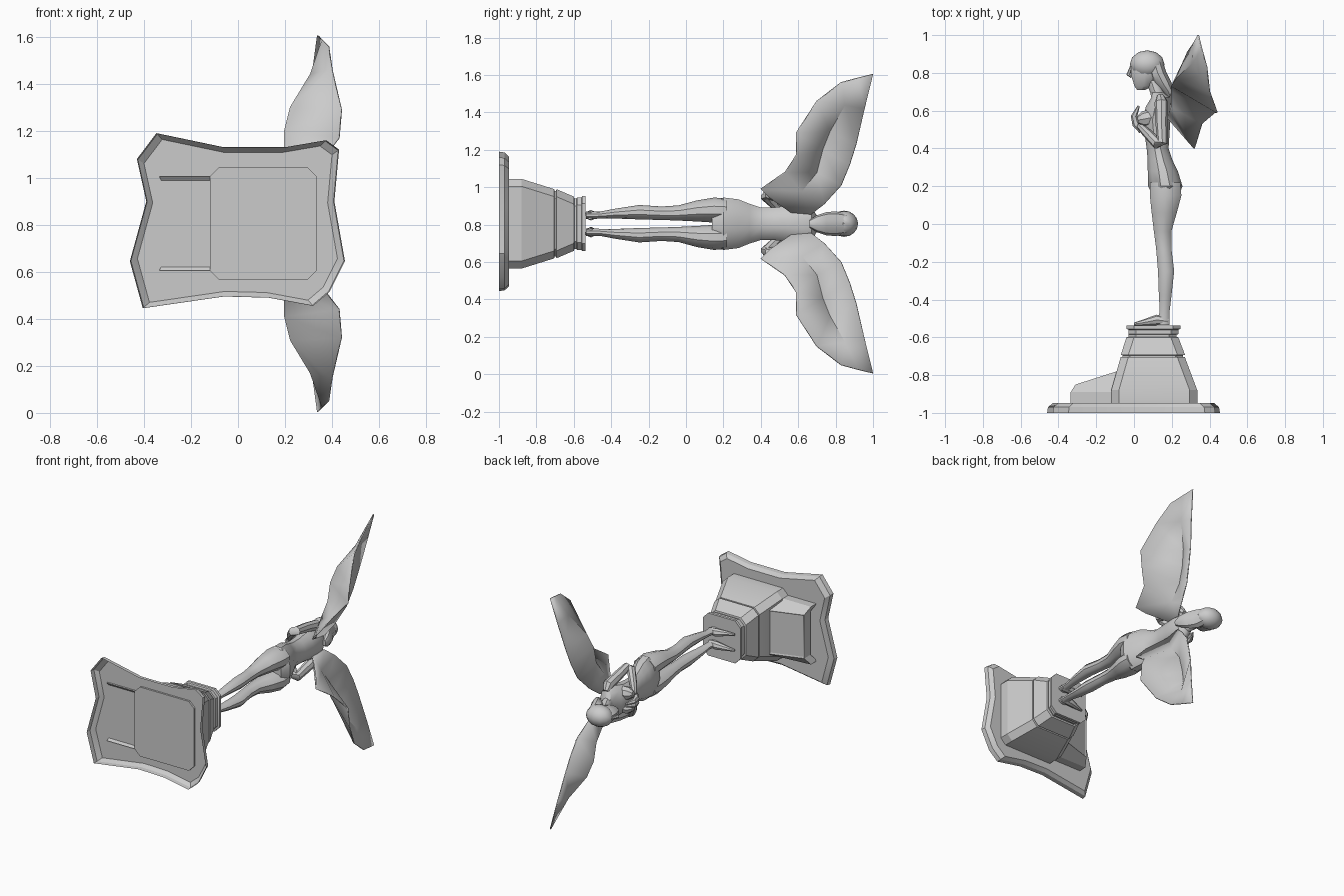
import bpy, bmesh, math
from mathutils import Vector

if "Cube" in bpy.data.objects:
    bpy.data.objects.remove(bpy.data.objects["Cube"])

MID = 0.805  # symmetry plane height; the figure lies along y, facing -x

stone = bpy.data.materials.new("grey stone")
stone.use_nodes = True
stone.diffuse_color = (0.6, 0.6, 0.6, 1)
stone.node_tree.nodes["Principled BSDF"].inputs["Base Color"].default_value = stone.diffuse_color


def finish(name, bm, angle=35, closed=True):
    if closed:
        bmesh.ops.recalc_face_normals(bm, faces=bm.faces)
    mesh = bpy.data.meshes.new(name)
    bm.to_mesh(mesh)
    bm.free()
    obj = bpy.data.objects.new(name, mesh)
    mesh.materials.append(stone)
    bpy.context.collection.objects.link(obj)
    bpy.ops.object.select_all(action='DESELECT')
    obj.select_set(True)
    bpy.context.view_layer.objects.active = obj
    bpy.ops.object.shade_smooth_by_angle(angle=math.radians(angle))
    return obj


def bridge(name, rings, angle=35, cap_start=True, cap_end=True):
    """Skin equal-length rings of points into a solid."""
    bm = bmesh.new()
    loops = [[bm.verts.new(p) for p in ring] for ring in rings]
    n = len(loops[0])
    for a, b in zip(loops, loops[1:]):
        for i in range(n):
            bm.faces.new((a[i], a[(i + 1) % n], b[(i + 1) % n], b[i]))
    if cap_start:
        bm.faces.new(loops[0])
    if cap_end:
        bm.faces.new(loops[-1])
    return finish(name, bm, angle)


def body_loft(name, sections, side=1, n=10, angle=35):
    """Sections: (y, front x, back x, inner offset, outer offset)."""
    rings = []
    for y, x0, x1, d0, d1 in sections:
        ring = []
        for i in range(n):
            t = math.tau * (i + 0.5) / n
            x = (x0 + x1) / 2 + (x1 - x0) / 2 * math.cos(t)
            d = (d0 + d1) / 2 + (d1 - d0) / 2 * math.sin(t)
            ring.append((x, y, MID + side * d))
        rings.append(ring)
    return bridge(name, rings, angle)


def limb(name, joints, side, n=8):
    """Joints: (x, y, offset, radius)."""
    pts = [Vector((x, y, MID + side * d)) for x, y, d, r in joints]
    rings = []
    for i, p in enumerate(pts):
        direction = pts[min(i + 1, len(pts) - 1)] - pts[max(i - 1, 0)]
        q = direction.to_track_quat('Z', 'Y')
        r = joints[i][3]
        rings.append([p + q @ Vector((r * math.cos(math.tau * k / n), r * math.sin(math.tau * k / n), 0))
                      for k in range(n)])
    return bridge(name, rings)


# Ragged ground slab, open underneath
outline = [(-.347, 1.19), (-.06, 1.13), (.2, 1.13), (.375, 1.16), (.43, 1.12),
           (.41, .90), (.455, .645), (.39, .515), (.32, .455), (.13, .49),
           (-.06, .495), (-.405, .445), (-.46, .645), (-.39, .90), (-.43, 1.08)]


def slab_ring(y, s):
    return [(x * s, y, MID + (z - MID) * s) for x, z in outline]


bridge("ground_slab", [slab_ring(-1, 1), slab_ring(-.97, .99), slab_ring(-.947, .93)],
       angle=25, cap_start=False)


# Pedestal tiers with chamfered corners: (y, front x, back x, half width)
def octagon(y, x0, x1, w, c=.04):
    return [(x, y, MID + d) for x, d in (
        (x0, w - c), (x0 + c, w), (x1 - c, w), (x1, w - c),
        (x1, c - w), (x1 - c, -w), (x0 + c, -w), (x0, c - w))]


tiers = [(-.96, -.12, .335, .24), (-.88, -.12, .335, .24), (-.72, -.075, .275, .19),
         (-.705, -.07, .27, .185), (-.703, -.06, .26, .175), (-.695, -.06, .26, .175),
         (-.693, -.07, .27, .185), (-.60, -.04, .235, .145), (-.597, -.03, .225, .135),
         (-.585, -.03, .225, .135), (-.583, -.03, .235, .14), (-.56, -.03, .235, .14),
         (-.555, -.04, .247, .147), (-.537, -.04, .247, .147)]
bridge("pedestal", [octagon(*t) for t in tiers], angle=20)


# Sloped block in front of the pedestal, with an inset panel
def block_ring(w, profile):
    return [(x, y, MID + w) for x, y in profile]


low = [(-.335, -.96), (-.335, -.89), (-.06, -.89), (-.06, -.96)]
top = [(-.31, -.92), (-.31, -.85), (-.06, -.77), (-.06, -.92)]
block = bridge("front_block", [block_ring(-.2, low), block_ring(-.15, top),
                               block_ring(.15, top), block_ring(.2, low)], angle=15)
bm = bmesh.new()
bm.from_mesh(block.data)
bm.normal_update()
panel = [f for f in bm.faces if f.normal.y > .8 and abs(f.normal.z) < .1]
bmesh.ops.inset_region(bm, faces=panel, thickness=.012, depth=-.006)
bm.to_mesh(block.data)
bm.free()

# Torso from hips to neck
body_loft("torso", [
    (.14, .10, .235, -.10, .10), (.20, .072, .26, -.145, .145), (.28, .07, .235, -.135, .135),
    (.34, .07, .205, -.11, .11), (.40, .065, .185, -.09, .09), (.47, .055, .19, -.09, .09),
    (.55, .04, .195, -.10, .10), (.62, .06, .2, -.115, .115), (.67, .09, .19, -.105, .105),
    (.695, .085, .16, -.05, .05), (.76, .06, .14, -.035, .035)], n=12)

# Legs, feet, arms and chest, once for each side
for side, label in ((1, "left"), (-1, "right")):
    body_loft(label + "_leg", [
        (-.535, .12, .19, .025, .065), (-.46, .135, .19, .027, .065), (-.38, .13, .2, .028, .08),
        (-.25, .125, .215, .023, .1), (-.13, .115, .2, .02, .092), (-.04, .103, .2, .017, .098),
        (.06, .09, .23, .012, .125), (.15, .08, .255, .006, .14), (.22, .08, .25, .005, .135)], side)
    limb(label + "_foot", [(.18, -.515, .043, .02), (.12, -.508, .045, .028),
                           (.05, -.522, .052, .016), (.0, -.53, .055, .008)], side)
    limb(label + "_arm", [(.14, .675, .085, .02), (.145, .645, .115, .036), (.145, .54, .14, .032),
                          (.15, .43, .16, .028), (.125, .425, .15, .03), (.06, .49, .085, .024),
                          (.03, .52, .035, .017)], side)
    limb(label + "_hand", [(.04, .49, .022, .014), (.01, .53, .014, .02),
                           (.0, .57, .012, .017), (.025, .625, .008, .006)], side, n=6)
    limb(label + "_breast", [(.10, .565, .048, .045), (.05, .555, .048, .042),
                             (.02, .55, .048, .02)], side)


# Head, nose and swept-back hair
def ball(name, center, scale):
    b = bmesh.new()
    bmesh.ops.create_uvsphere(b, u_segments=12, v_segments=8, radius=1)
    for v in b.verts:
        v.co = Vector(center) + Vector(v.co[i] * scale[i] for i in range(3))
    return finish(name, b)


body_loft("face", [(.71, .015, .06, -.015, .015), (.73, .0, .1, -.035, .035),
                   (.79, -.02, .14, -.052, .052), (.85, -.02, .14, -.056, .056),
                   (.89, .01, .12, -.04, .04)])
limb("nose", [(-.015, .835, 0, .006), (-.03, .79, 0, .011), (-.012, .78, 0, .008)], 1, n=6)
ball("hair_cap", (.07, .845, MID), (.092, .075, .07))
body_loft("hair_fall", [(.86, .06, .155, -.055, .055), (.80, .075, .175, -.066, .066),
                        (.75, .10, .2, -.062, .062), (.70, .15, .215, -.045, .045),
                        (.66, .185, .21, -.02, .02)])

# Wings: stations from root to tip, each leading, middle and trailing (x, y, z)
stations = [((.19, .67, .855), (.18, .56, .865), (.28, .45, .94)),
            ((.22, .74, .91), (.2, .62, .98), (.32, .40, .99)),
            ((.25, .83, 1.01), (.2, .70, 1.08), (.36, .53, 1.08)),
            ((.27, .875, 1.12), (.2, .73, 1.2), (.43, .59, 1.17)),
            ((.285, .91, 1.23), (.225, .77, 1.3), (.44, .59, 1.29)),
            ((.315, .955, 1.42), (.31, .85, 1.44), (.4, .70, 1.46)),
            ((.34, 1.0, 1.605), (.36, .92, 1.585), (.385, .83, 1.56))]
for side, label in ((1, "left"), (-1, "right")):
    bm = bmesh.new()
    grid = [[bm.verts.new((x, y, MID + side * (z - MID))) for x, y, z in st] for st in stations]
    for a, b in zip(grid, grid[1:]):
        for i in range(2):
            bm.faces.new((a[i], a[i + 1], b[i + 1], b[i]))
    wing = finish(label + "_wing", bm, angle=40)
    mod = wing.modifiers.new("thickness", 'SOLIDIFY')
    mod.thickness = .008
    mod.offset = 0
